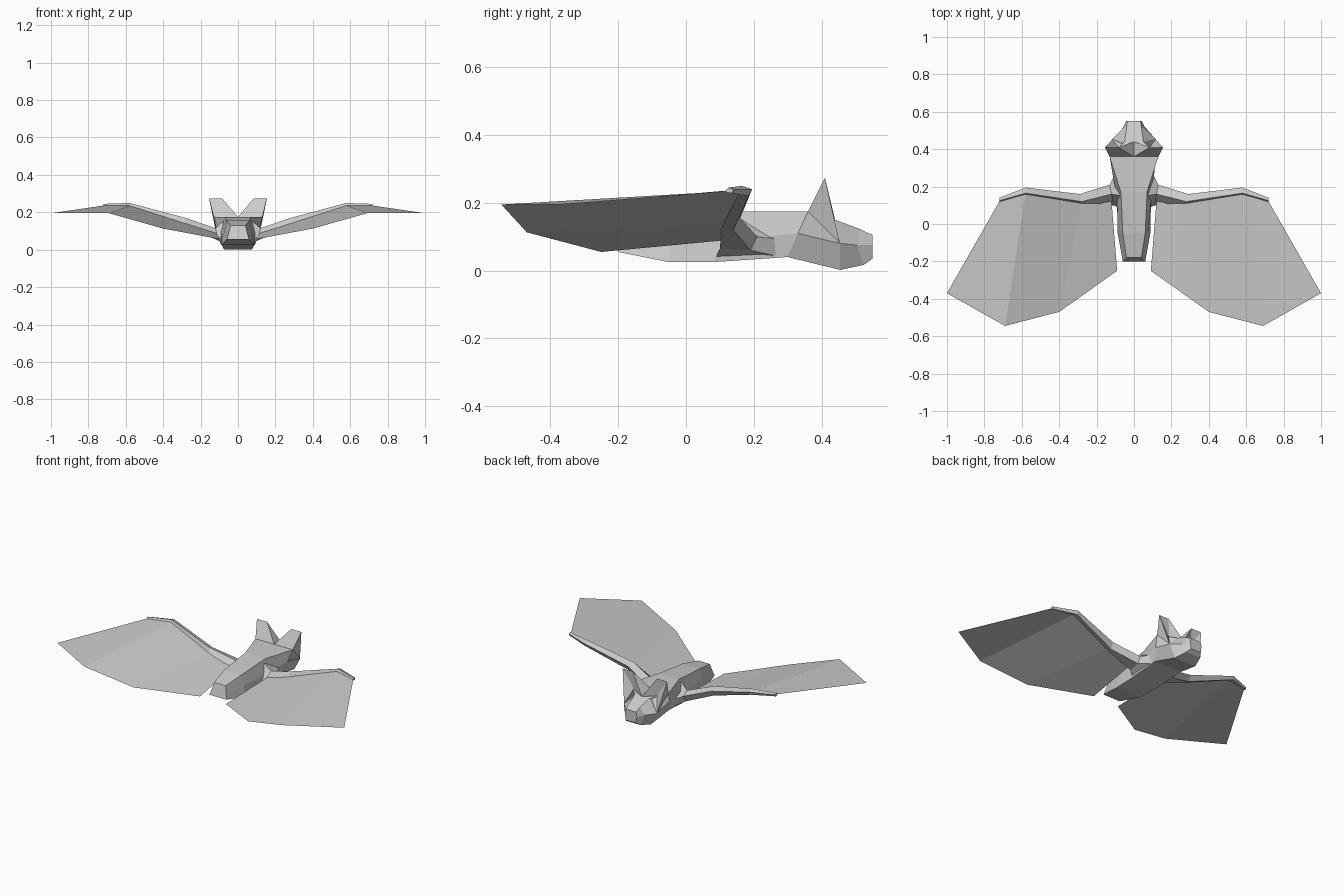
import bpy, bmesh


def make_object(name, verts, faces, mirror=False, solid=True):
    mesh = bpy.data.meshes.new(name)
    mesh.from_pydata(verts, [], faces)
    bm = bmesh.new()
    bm.from_mesh(mesh)
    if solid:
        bmesh.ops.recalc_face_normals(bm, faces=bm.faces)
    bm.to_mesh(mesh)
    bm.free()
    obj = bpy.data.objects.new(name, mesh)
    bpy.context.collection.objects.link(obj)
    if mirror:
        mod = obj.modifiers.new("Mirror", 'MIRROR')
        mod.use_mirror_merge = False
    return obj


def loft(name, rings, mirror=False):
    n = len(rings[0])
    verts = [p for r in rings for p in r]
    faces = [(k * n + i, k * n + (i + 1) % n, (k + 1) * n + (i + 1) % n, (k + 1) * n + i)
             for k in range(len(rings) - 1) for i in range(n)]
    faces += [tuple(range(n)), tuple(range(len(verts) - n, len(verts)))]
    return make_object(name, verts, faces, mirror)


# body and head: half sections (top, side, bottom) from tail to snout
halves = [
    [(.04, -.18, .13), (.05, -.19, .09), (.06, -.20, .055)],
    [(.06, -.05, .155), (.075, -.05, .09), (.087, -.05, .025)],
    [(.07, .17, .175), (.09, .12, .09), (.09, .08, .025)],
    [(.13, .36, .175), (.115, .33, .11), (.095, .30, .04)],
    [(.05, .44, .15), (.115, .455, .08), (.075, .455, .002)],
    [(.04, .515, .122), (.065, .505, .075), (.052, .525, .017)],
    [(.035, .55, .105), (.042, .55, .075), (.035, .55, .035)],
]
loft("body_and_head", [h + [(-x, y, z) for x, y, z in reversed(h)] for h in halves])

# ears: flat back, hollowed front
ear = [(0, .36, .175), (.13, .36, .175), (.155, .41, .275), (.085, .41, .275),
       (.115, .453, .082), (0, .44, .15), (.08, .405, .165)]
make_object("ears", ear, [(0, 1, 2, 3), (1, 4, 2), (0, 3, 5), (2, 4, 6),
                          (2, 6, 3), (3, 6, 5), (4, 5, 6), (0, 5, 4, 1)], mirror=True)

# arms: root, shoulder, elbow, wrist, finger tip
loft("wing_arms", [
    [(.062, .15, .165), (.09, .29, .09), (.085, .28, .04), (.08, .085, .03)],
    [(.12, .16, .115), (.13, .21, .10), (.13, .19, .06), (.11, .10, .065)],
    [(.28, .12, .17), (.29, .16, .155), (.29, .14, .12), (.28, .105, .125)],
    [(.58, .165, .25), (.58, .195, .24), (.58, .185, .22), (.58, .155, .228)],
    [(.72, .125, .245), (.72, .14, .24), (.72, .135, .228), (.72, .115, .232)],
], mirror=True)

# wing membranes: thin sheets hung between arm and trailing edge
front = [(.12, .12, .09), (.28, .11, .14), (.58, .16, .236), (.72, .12, .236)]
back = [(.09, -.25, .055), (.40, -.47, .113), (.69, -.545, .195), (1.0, -.37, .195)]
make_object("wing_membranes", front + back,
            [(i, i + 4, i + 5, i + 1) for i in range(3)], mirror=True, solid=False)
